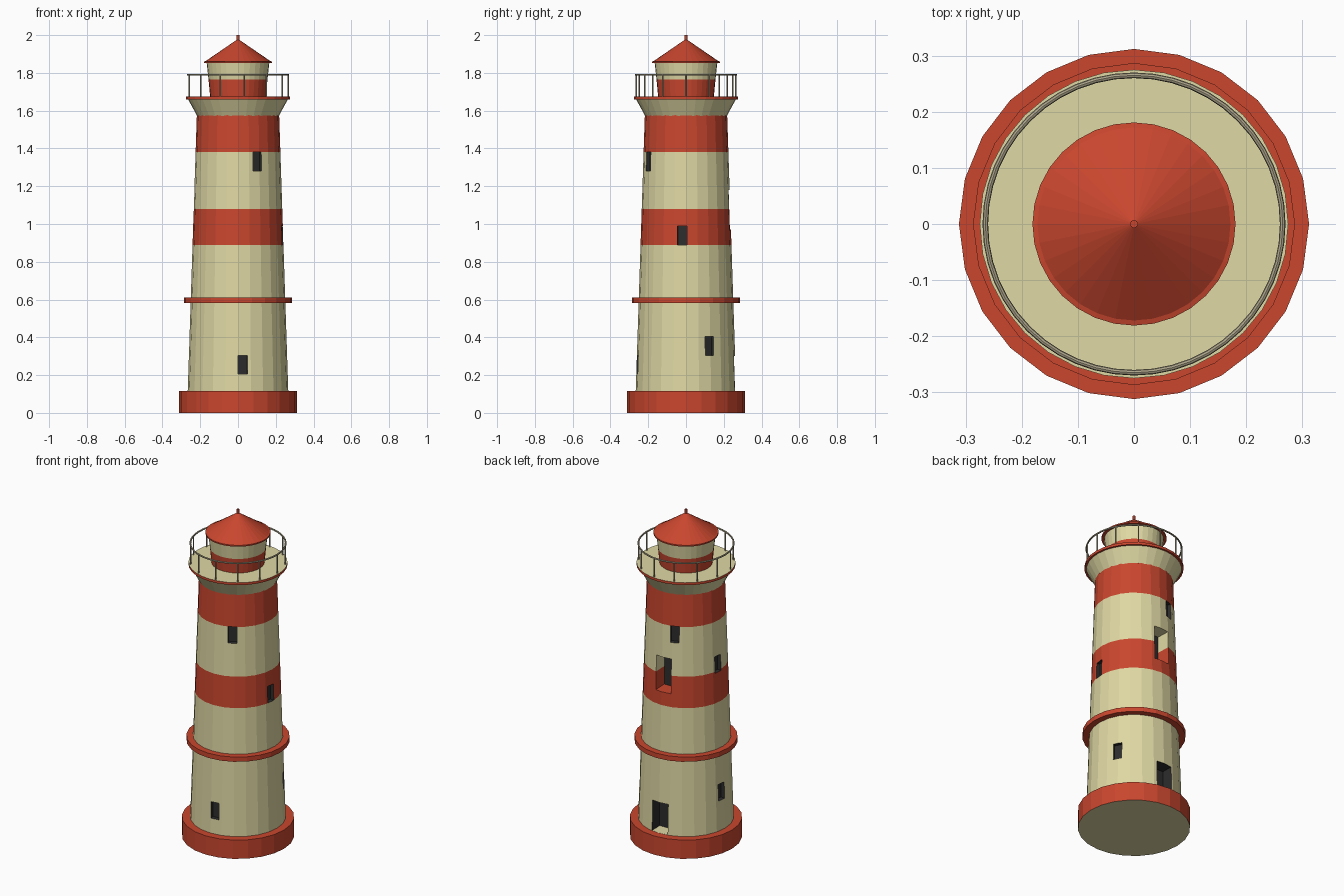
import bpy, bmesh, math
from mathutils import Matrix

if "Cube" in bpy.data.objects:
    bpy.data.objects.remove(bpy.data.objects["Cube"])


def material(name, srgb):
    m = bpy.data.materials.new(name)
    m.diffuse_color = [(c / 255) ** 2.2 for c in srgb] + [1]
    m.use_nodes = True
    m.node_tree.nodes["Principled BSDF"].inputs["Base Color"].default_value = m.diffuse_color
    return m


CREAM, RED, DARK, RAIL = range(4)
MATS = [material("cream", (222, 215, 162)), material("red", (200, 72, 50)),
        material("dark glass", (48, 48, 48)), material("rail grey", (172, 164, 138))]


def finish(name, bm, rule):
    """Turn a bmesh into an object, colouring each face by a rule."""
    bmesh.ops.recalc_face_normals(bm, faces=bm.faces[:])
    for f in bm.faces:
        f.material_index = rule(f)
    me = bpy.data.meshes.new(name)
    bm.to_mesh(me)
    bm.free()
    for m in MATS:
        me.materials.append(m)
    ob = bpy.data.objects.new(name, me)
    bpy.context.collection.objects.link(ob)
    return ob


def lathe(name, profile, rule, sides=24):
    """Closed solid of revolution from (radius, z) points, bottom to top."""
    bm = bmesh.new()
    rings = []
    for r, z in profile:
        rings.append([bm.verts.new((r * math.cos(math.tau * i / sides),
                                    r * math.sin(math.tau * i / sides), z)) for i in range(sides)])
    for a, b in zip(rings, rings[1:]):
        for i in range(sides):
            j = (i + 1) % sides
            bm.faces.new((a[i], a[j], b[j], b[i]))
    bm.faces.new(rings[0][::-1])
    bm.faces.new(rings[-1])
    return finish(name, bm, rule)


def height(f):
    return f.calc_center_median().z


def wall_colour(z):
    return RED if 0.89 < z < 1.08 or 1.38 < z < 1.575 else CREAM


def tower_r(z):
    return 0.27 - 0.033 * z


# Base and tower with stripes
lathe("base", [(0.312, 0), (0.312, 0.115)], lambda f: CREAM if f.normal.z < -0.5 else RED)
tower = lathe("tower", [(tower_r(z), z) for z in (0.1, 0.89, 1.08, 1.38, 1.58)],
              lambda f: wall_colour(height(f)))
lathe("middle_ring", [(0.287, 0.583), (0.287, 0.612)], lambda f: RED)


# Recesses cut into the tower: windows, doorway and large back opening
def recess(name, azimuth, z0, z1, width, depth, rule):
    a = math.radians(azimuth)
    inner = tower_r((z0 + z1) / 2) - depth
    outer = 0.32
    bm = bmesh.new()
    bmesh.ops.create_cube(bm, size=1, matrix=Matrix.Rotation(a, 4, 'Z')
                          @ Matrix.Translation(((inner + outer) / 2, 0, (z0 + z1) / 2))
                          @ Matrix.Diagonal((outer - inner, width, z1 - z0, 1)))
    if z0 < 1.08 < z1:  # split so the jambs follow the stripe
        bmesh.ops.bisect_plane(bm, geom=bm.verts[:] + bm.edges[:] + bm.faces[:],
                               plane_co=(0, 0, 1.08), plane_no=(0, 0, 1))
    cutter = finish(name, bm, rule)
    cutter.hide_render = True
    mod = tower.modifiers.new(name, 'BOOLEAN')
    mod.operation, mod.solver, mod.object = 'DIFFERENCE', 'EXACT', cutter
    bpy.context.view_layer.objects.active = tower
    bpy.ops.object.modifier_apply(modifier=name)
    bpy.data.objects.remove(cutter)


for n, (az, z0) in enumerate([(-84.5, 0.205), (29, 0.305), (175, 0.295), (-5, 0.89),
                              (175, 1.07), (-63, 1.28), (109, 1.28)]):
    recess(f"window_{n}", az, z0, z0 + 0.1, 0.05, 0.025, lambda f: DARK)
recess("doorway", 91, 0.116, 0.30, 0.105, 0.08,
       lambda f: CREAM if f.normal.z < -0.5 else DARK)
recess("back_opening", 92, 0.97, 1.18, 0.1, 0.09,
       lambda f: DARK if f.normal.y < -0.5 else wall_colour(height(f)))

# Gallery: flared support, red rim and cream floor
lathe("gallery", [(0.217, 1.573), (0.264, 1.66), (0.275, 1.66), (0.275, 1.675)],
      lambda f: RED if height(f) > 1.65 and f.normal.z < 0.5 else CREAM, 32)

# Lantern room and roof with finial
lathe("lantern", [(0.147, 1.67), (0.156, 1.765), (0.166, 1.855)],
      lambda f: RED if height(f) < 1.765 else CREAM, 32)
lathe("roof", [(0.181, 1.852), (0.181, 1.86), (0.172, 1.862), (0.007, 1.975), (0.007, 2.0)],
      lambda f: RED, 32)

# Railing: hoop and thirteen posts
bpy.ops.mesh.primitive_torus_add(major_radius=0.265, minor_radius=0.005, major_segments=48,
                                 minor_segments=8, location=(0, 0, 1.79))
hoop = bpy.context.object
hoop.name = "rail_hoop"
hoop.data.materials.append(MATS[RAIL])

bm = bmesh.new()
for i in range(13):
    a = math.tau * i / 13
    bmesh.ops.create_cone(bm, cap_ends=True, segments=8, radius1=0.004, radius2=0.004, depth=0.12,
                          matrix=Matrix.Translation((0.265 * math.cos(a), 0.265 * math.sin(a), 1.73)))
finish("rail_posts", bm, lambda f: RAIL)
